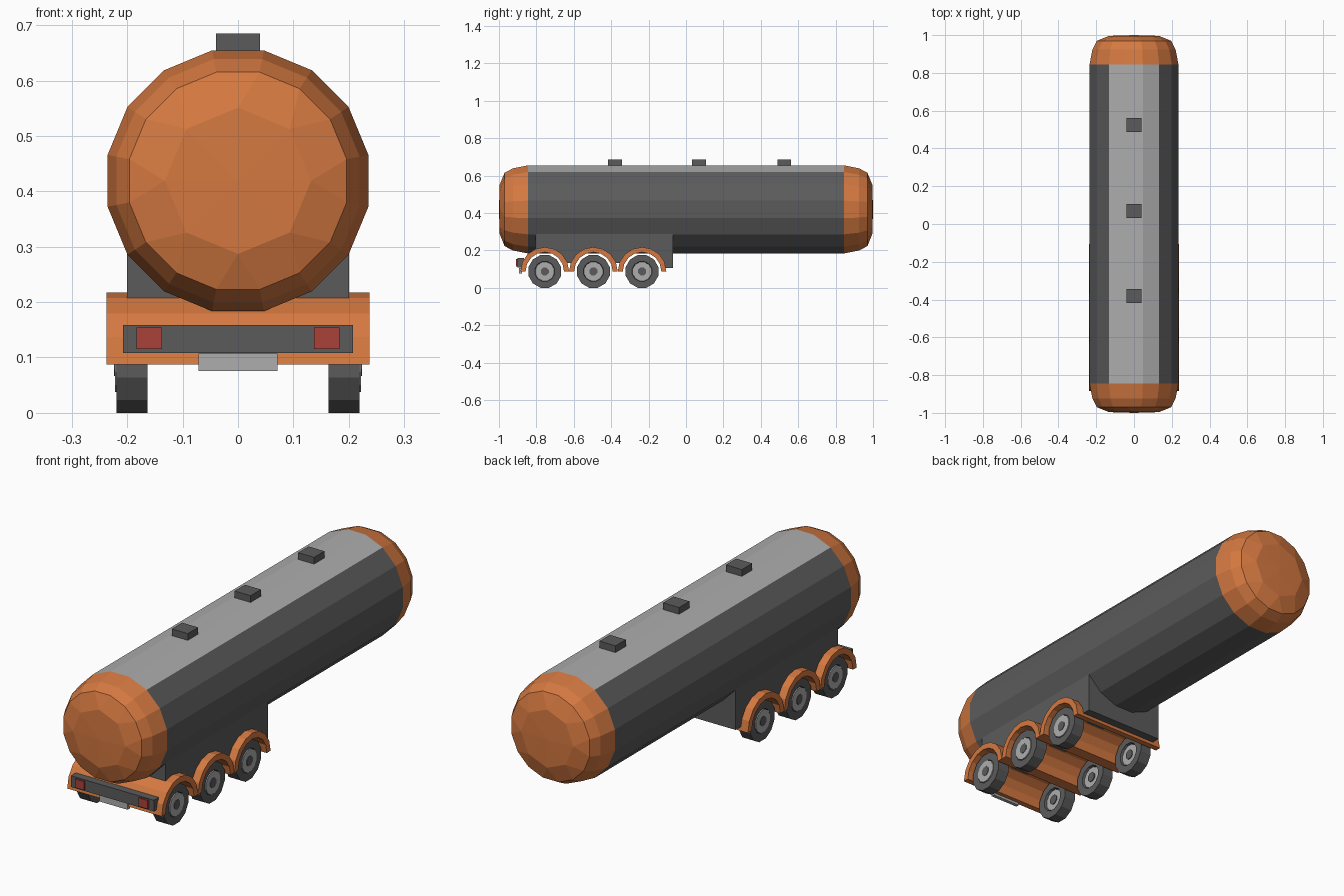
import bpy, bmesh, math
from math import sin, cos, pi, radians

if "Cube" in bpy.data.objects:
    bpy.data.objects.remove(bpy.data.objects["Cube"])


def mat(name, r, g, b):
    m = bpy.data.materials.new(name)
    m.diffuse_color = (r, g, b, 1)
    m.use_nodes = True
    m.node_tree.nodes["Principled BSDF"].inputs["Base Color"].default_value = m.diffuse_color
    return m


ORANGE = mat("orange", 0.66, 0.19, 0.052)
DARK = mat("dark_grey", 0.105, 0.105, 0.105)
LIGHT = mat("light_grey", 0.42, 0.42, 0.42)
RED = mat("red", 0.40, 0.055, 0.04)


def finish(name, bm, *mats, rule=None):
    bmesh.ops.recalc_face_normals(bm, faces=bm.faces[:])
    if rule:
        for f in bm.faces:
            f.material_index = rule(f)
    me = bpy.data.meshes.new(name)
    bm.to_mesh(me)
    bm.free()
    for m in mats:
        me.materials.append(m)
    ob = bpy.data.objects.new(name, me)
    bpy.context.collection.objects.link(ob)
    return ob


def box(name, m, x0, x1, y0, y1, z0, z1):
    bm = bmesh.new()
    bmesh.ops.create_cube(bm, size=1)
    for v in bm.verts:
        v.co = ((x0 + x1) / 2 + v.co.x * (x1 - x0),
                (y0 + y1) / 2 + v.co.y * (y1 - y0),
                (z0 + z1) / 2 + v.co.z * (z1 - z0))
    return finish(name, bm, m)


def extrude_x(name, m, profile, half):
    """Extrude a (y, z) outline across x from -half to half."""
    bm = bmesh.new()
    a = [bm.verts.new((-half, y, z)) for y, z in profile]
    b = [bm.verts.new((half, y, z)) for y, z in profile]
    bm.faces.new(a)
    bm.faces.new(b)
    n = len(a)
    for i in range(n):
        j = (i + 1) % n
        bm.faces.new((a[i], a[j], b[j], b[i]))
    return finish(name, bm, m)


def lathe_x(name, m, profile, sides, cy, cz):
    """Revolve a closed (x, radius) outline around the x axis, flat side down."""
    bm = bmesh.new()
    rings = []
    for x, r in profile:
        rings.append([bm.verts.new((x, cy + r * cos(2 * pi * (k + .5) / sides + pi / 2),
                                    cz + r * sin(2 * pi * (k + .5) / sides + pi / 2)))
                      for k in range(sides)])
    for a, b in zip(rings, rings[1:]):
        for k in range(sides):
            j = (k + 1) % sides
            bm.faces.new((a[k], a[j], b[j], b[k]))
    bm.faces.new(rings[0])
    bm.faces.new(rings[-1])
    return finish(name, bm, m)


# Tank: 16-sided barrel with rounded ends closing to an 8-sided nose
CZ, N = 0.419, 16
bm = bmesh.new()


def ring(y, r, n, off):
    return [bm.verts.new((r * cos(2 * pi * (k + off) / n), y,
                          CZ + r * sin(2 * pi * (k + off) / n))) for k in range(n)]


half = [(0.845, 0.24), (0.925, 0.224), (0.97, 0.2)]
stations = [(-y, r) for y, r in reversed(half)] + half
rings = [ring(y, r, N, 0.5) for y, r in stations]
for a, b in zip(rings, rings[1:]):
    for k in range(N):
        j = (k + 1) % N
        bm.faces.new((a[k], a[j], b[j], b[k]))
for s, a in ((-1, rings[0]), (1, rings[-1])):
    nose = ring(s * 0.996, 0.132, 8, 0)
    tip = bm.verts.new((0, s, CZ))
    for j in range(8):
        i = (j + 1) % 8
        bm.faces.new((nose[j], a[2 * j - 1], a[2 * j]))
        bm.faces.new((nose[j], a[2 * j], a[2 * j + 1], nose[i]))
        bm.faces.new((nose[j], nose[i], tip))


def tank_colour(f):
    if abs(f.calc_center_median().y) > 0.8:
        return 0
    return 2 if f.normal.z > 0.8 else 1


finish("tank", bm, ORANGE, DARK, LIGHT, rule=tank_colour)

# Hatches along the top
for y in (-0.38, 0.07, 0.525):
    box("hatch", DARK, -0.04, 0.04, y - 0.037, y + 0.037, 0.64, 0.685)

# Fenders: full-width arches over each axle
AXLES, WZ, SEG = (-0.755, -0.495, -0.235), 0.0875, 8


def arc(cy, r, first=0, last=SEG):
    return [(cy + r * cos(pi * i / SEG), WZ + r * sin(pi * i / SEG))
            for i in range(first, last + 1)]


for cy in AXLES:
    extrude_x("fender", ORANGE, arc(cy, 0.13) + arc(cy, 0.103)[::-1], 0.237)

# Chassis body, its underside following the arches
outline = [(-0.805, 0.29), (-0.07, 0.29), (-0.07, 0.105), (-0.118, 0.105)]
outline += arc(AXLES[2], 0.117, 1, SEG - 1)
outline += arc(AXLES[1], 0.117, 1, SEG - 1)
outline += arc(AXLES[0], 0.117, 1, 5)
outline += [(-0.805, 0.192)]
extrude_x("chassis", DARK, outline, 0.2)

# Wheels: tyre, rim and hub on both sides
for cy in AXLES:
    for s in (-1, 1):
        lathe_x("tyre", DARK, [(s * 0.18, 0.05), (s * 0.163, 0.055), (s * 0.163, 0.0905),
                               (s * 0.219, 0.0905), (s * 0.219, 0.055), (s * 0.21, 0.05)],
                12, cy, WZ)
        lathe_x("rim", LIGHT, [(s * 0.172, 0.05), (s * 0.222, 0.052)], 12, cy, WZ)
        lathe_x("hub", DARK, [(s * 0.168, 0.023), (s * 0.224, 0.023)], 8, cy, WZ)

# Bumper bar, lamps and plate at the -y end
box("bumper", DARK, -0.208, 0.208, -0.9, -0.865, 0.108, 0.159)
for s in (-1, 1):
    x = s * 0.16
    box("lamp", RED, x - 0.023, x + 0.023, -0.908, -0.89, 0.115, 0.154)
box("plate", LIGHT, -0.071, 0.071, -0.892, -0.876, 0.076, 0.107)
